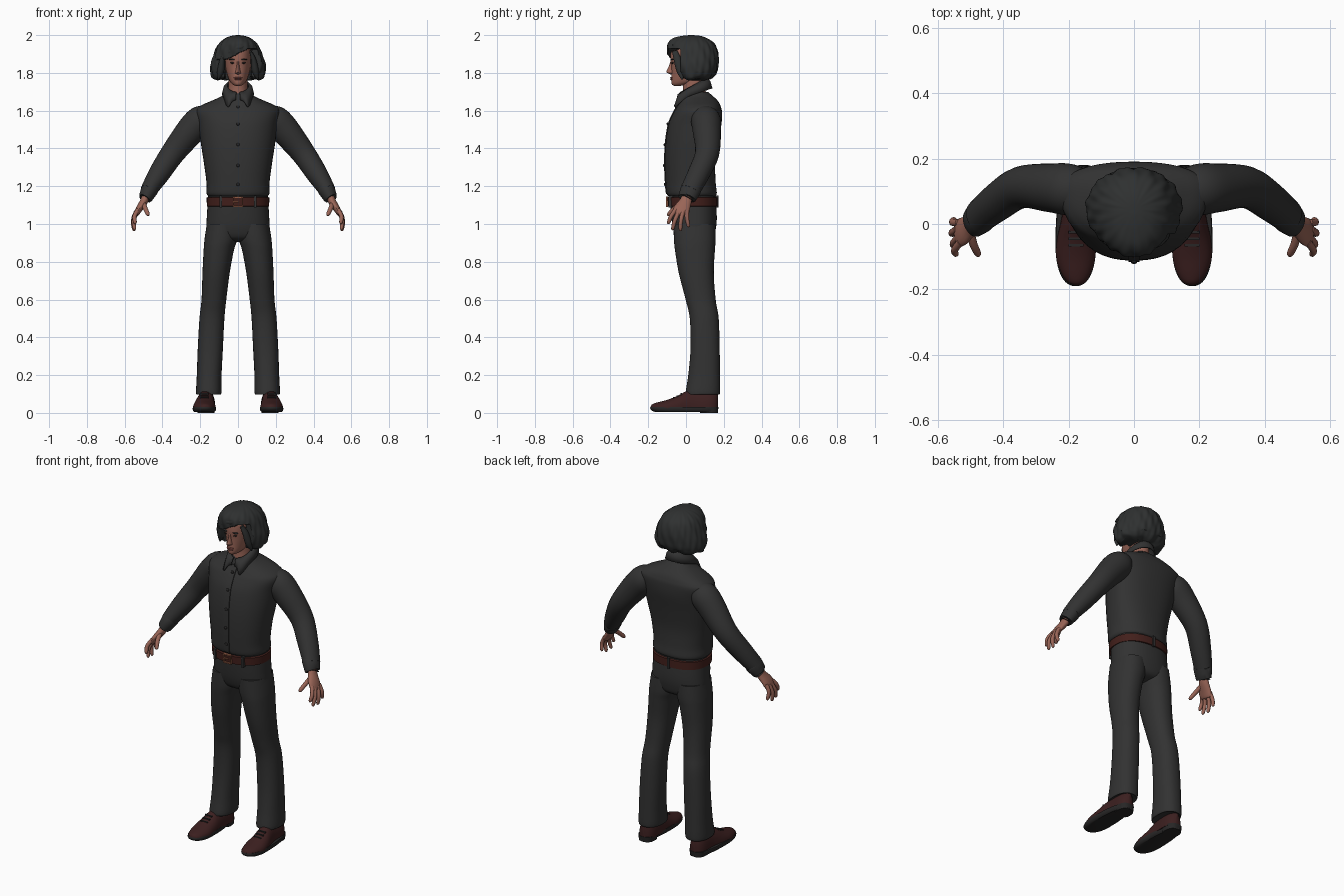
import bpy, bmesh, math
from mathutils import Vector


def material(name, rgb):
    m = bpy.data.materials.new(name)
    m.diffuse_color = (*rgb, 1)
    return m


CLOTH = material("dark_cloth", (0.032, 0.032, 0.032))
HAIR = material("black_hair", (0.028, 0.03, 0.03))
SKIN = material("skin", (0.32, 0.13, 0.095))
LIP = material("lips", (0.20, 0.065, 0.055))
EYE = material("eye_dark", (0.03, 0.02, 0.018))
BELT = material("belt_leather", (0.055, 0.014, 0.011))
SHOE = material("shoe_leather", (0.045, 0.014, 0.014))
SOLE = material("sole_rubber", (0.02, 0.019, 0.019))
METAL = material("buckle_metal", (0.30, 0.11, 0.06))


def spline(keys, n):
    """Catmull-Rom interpolation of key tuples, n steps per span."""
    out = []
    for i in range(len(keys) - 1):
        a, b, c, d = (keys[max(0, min(len(keys) - 1, j))] for j in range(i - 1, i + 3))
        for k in range(n):
            t = k / n
            out.append(tuple(0.5 * (2 * q + (r - p) * t + (2 * p - 5 * q + 4 * r - s) * t * t
                             + (3 * q - p - 3 * r + s) * t ** 3) for p, q, r, s in zip(a, b, c, d)))
    return out + [tuple(keys[-1])]


def skin_rings(name, rings, mat, mirror=False, closed=True, angle=40, thick=0):
    bm = bmesh.new()
    rows = [[bm.verts.new(p) for p in r] for r in rings]
    n = len(rows[0])
    for a, b in zip(rows, rows[1:]):
        for i in range(n if closed else n - 1):
            j = (i + 1) % n
            bm.faces.new((a[i], a[j], b[j], b[i]))
    if closed:
        bm.faces.new(rows[0])
        bm.faces.new(rows[-1])
    bmesh.ops.recalc_face_normals(bm, faces=bm.faces)
    me = bpy.data.meshes.new(name)
    bm.to_mesh(me)
    bm.free()
    me.materials.append(mat)
    ob = bpy.data.objects.new(name, me)
    bpy.context.collection.objects.link(ob)
    bpy.ops.object.select_all(action='DESELECT')
    ob.select_set(True)
    bpy.context.view_layer.objects.active = ob
    bpy.ops.object.shade_smooth_by_angle(angle=math.radians(angle))
    if thick:
        ob.modifiers.new("thickness", 'SOLIDIFY').thickness = thick
    if mirror:
        ob.modifiers.new("mirror", 'MIRROR')
    return ob


def ring(k, segs=40):
    """Level ring from (z, x0, x1, y_front, y_back, y_widest, exponent)."""
    z, x0, x1, yf, yb, yc, e = k
    pts = []
    for i in range(segs):
        a = 2 * math.pi * i / segs
        c, s = math.cos(a), math.sin(a)
        x = (x0 + x1) / 2 + (x1 - x0) / 2 * math.copysign(abs(c) ** (2 / e), c)
        y = yc + (yb - yc if s > 0 else yc - yf) * math.copysign(abs(s) ** (2 / e), s)
        pts.append((x, y, z))
    return pts


def body(name, keys, mat, n=5, segs=40, **kw):
    return skin_rings(name, [ring(k, segs) for k in spline(keys, n)], mat, **kw)


def wide(z, hw, yf, yb, yc, e=2.3):
    return (z, -hw, hw, yf, yb, yc, e)


def tube(name, keys, mat, n=5, segs=20, mirror=True):
    """Limb from (x, y, z, thickness radius, width radius), rounded at the tip."""
    pts = spline(keys, n)
    rings = []
    for i, p in enumerate(pts):
        t = (Vector(pts[min(i + 1, len(pts) - 1)][:3]) - Vector(pts[max(i - 1, 0)][:3])).normalized()
        u = t.cross(Vector((0, 1, 0))).normalized()
        v = t.cross(u)
        rings.append([Vector(p[:3]) + u * p[3] * math.cos(a) + v * p[4] * math.sin(a)
                      for a in (2 * math.pi * j / segs for j in range(segs))])
    return skin_rings(name, rings, mat, mirror=mirror)


def blob(name, loc, scale, mat, mirror=False):
    keys = [wide(loc[2] - scale[2] * math.cos(a), 0.001 + scale[0] * math.sin(a),
                 -scale[1] * math.sin(a) - 0.0005, scale[1] * math.sin(a) + 0.0005, 0, 2)
            for a in (math.pi * i / 8 for i in range(9))]
    rings = [[(x + loc[0], y + loc[1], z) for x, y, z in ring(k, 16)] for k in keys]
    return skin_rings(name, rings, mat, mirror=mirror)


def box(name, x0, x1, y0, y1, z0, z1, mat, mirror=False):
    return skin_rings(name, [[(x0, y0, z), (x1, y0, z), (x1, y1, z), (x0, y1, z)] for z in (z0, z1)],
                      mat, mirror=mirror)


# Shirt: torso, placket, buttons
shirt_keys = [wide(1.148, .158, -.094, .155, .03), wide(1.165, .167, -.103, .163, .03),
              wide(1.22, .167, -.108, .157, .03), wide(1.32, .18, -.112, .155, .04),
              wide(1.43, .197, -.108, .17, .06), wide(1.53, .21, -.092, .188, .08),
              wide(1.595, .225, -.064, .19, .1), wide(1.625, .20, -.045, .183, .1),
              wide(1.65, .145, -.03, .17, .09), wide(1.675, .09, -.022, .145, .07),
              wide(1.70, .06, -.015, .115, .05)]
body("shirt_torso", shirt_keys, CLOTH)
strip = [k for k in spline(shirt_keys, 5) if 1.155 < k[0] < 1.66]
skin_rings("shirt_placket", [[(-.017, k[3] + .01, k[0]), (.017, k[3] + .01, k[0]),
                              (.017, k[3] - .004, k[0]), (-.017, k[3] - .004, k[0])] for k in strip], CLOTH)
for z in (1.21, 1.31, 1.42, 1.53, 1.62):
    y = min(strip, key=lambda k: abs(k[0] - z))[3]
    blob("shirt_button", (0, y - .005, z), (.008, .005, .008), SOLE)

# Collar band with two pointed flaps
top, mid, low = [], [], []
for i in range(61):
    a = 0.14 + (2 * math.pi - 0.28) * i / 60
    s, c = math.sin(a), math.cos(a)
    f = min(a, 2 * math.pi - a)
    dip = math.exp(-((f - .72) / .3) ** 2)
    top.append(Vector((.058 * s, .04 - .07 * c, 1.737 - .038 * c)))
    low.append(Vector((.085 * s, .045 - .095 * c - .036 * dip, 1.688 - .03 * c - .045 * dip)))
    mid.append(top[-1].lerp(low[-1], .45) + Vector((.007 * s, -.006 * c, .006)))
skin_rings("shirt_collar", [top, mid, low], CLOTH, closed=False, angle=60, thick=.008)

# Sleeves and cuffs
tube("sleeve", [(.15, .1, 1.575, .055, .06), (.195, .105, 1.55, .078, .078), (.25, .11, 1.495, .077, .075),
                (.345, .112, 1.375, .064, .064), (.42, .065, 1.262, .056, .058),
                (.475, .02, 1.175, .043, .052)], CLOTH, segs=28)
tube("cuff", [(.462, .03, 1.19, .042, .05), (.466, .027, 1.185, .046, .055),
              (.489, .006, 1.14, .037, .048), (.491, .005, 1.137, .031, .042)], CLOTH, n=2, segs=28)

# Hands: palm, fingers, thumb
tube("palm", [(.483, .012, 1.16, .022, .026), (.498, -.002, 1.12, .021, .032),
              (.523, -.022, 1.08, .018, .043), (.538, -.03, 1.052, .013, .04),
              (.541, -.031, 1.045, .003, .02)], SKIN)
fingers = {"index_finger": ((.53, -.055, 1.075), (.544, -.095, 1.0)),
           "middle_finger": ((.535, -.038, 1.065), (.547, -.072, .967)),
           "ring_finger": ((.54, -.016, 1.065), (.55, -.03, .962)),
           "little_finger": ((.536, .004, 1.07), (.55, .014, .983)),
           "thumb": ((.502, -.015, 1.115), (.474, -.098, 1.045))}
for name, (a, b) in fingers.items():
    a, b = Vector(a), Vector(b)
    m = a.lerp(b, .5) + Vector((.011 if name != "thumb" else .003, -.004, .003))
    r = .013 if name == "thumb" else .0115
    tube(name, [(*a, r, r), (*m, r * .95, r * .95), (*m.lerp(b, .8), r * .8, r * .8), (*b, .002, .002)],
         SKIN, n=4, segs=12)

# Trousers: hips and legs
body("trouser_hips", [wide(.905, .05, 0, .09, .05), wide(.925, .135, -.045, .14, .05),
                      wide(.97, .165, -.066, .157, .05), wide(1.04, .165, -.078, .163, .045),
                      wide(1.155, .157, -.088, .155, .04)], CLOTH)
body("trouser_leg", [(.10, .10, .212, .012, .17, .09, 2.3), (.105, .088, .222, -.002, .18, .09, 2.3),
                     (.2, .087, .218, .012, .18, .1, 2.3), (.34, .08, .213, .024, .178, .1, 2.3),
                     (.5, .072, .204, .02, .173, .095, 2.2), (.6, .062, .193, -.002, .157, .08, 2.2),
                     (.74, .044, .188, -.038, .147, .06, 2.2), (.86, .022, .182, -.058, .153, .05, 2.2),
                     (.92, .004, .177, -.064, .157, .05, 2.2), (1.0, .0, .165, -.066, .155, .05, 2.2)],
     CLOTH, mirror=True)

# Belt, loops and buckle
body("belt", [wide(1.092, .158, -.088, .16, .035), wide(1.094, .165, -.096, .166, .035),
              wide(1.14, .166, -.099, .166, .035), wide(1.143, .158, -.09, .16, .035)], BELT, n=1)
box("belt_loop_front", .085, .099, -.093, -.07, 1.087, 1.15, CLOTH, mirror=True)
box("belt_loop_back", -.007, .007, .15, .172, 1.087, 1.15, CLOTH)
for z in (1.091, 1.138):
    box("buckle_bar", -.026, .026, -.106, -.094, z, z + .007, METAL)
box("buckle_side", .02, .026, -.106, -.094, 1.091, 1.145, METAL, mirror=True)
box("buckle_prong", -.02, .004, -.106, -.094, 1.115, 1.121, METAL)

# Shoes: sole, heel and upper
body("shoe_sole", [(z, .178 - w, .178 + w, -.19 + t, .17, -.06, 2.3)
                   for z, w, t in ((.004, .052, .03), (.012, .06, .008), (.024, .062, 0), (.032, .06, .003))],
     SOLE, n=2, mirror=True)
body("shoe_heel", [(0, .125, .215, .075, .168, .11, 2.6), (.032, .122, .218, .07, .172, .11, 2.6)],
     SOLE, n=1, mirror=True)
upper = [(-.187, .006, .01, .176), (-.178, .027, .022, .176), (-.15, .046, .032, .177),
         (-.1, .06, .045, .178), (-.045, .058, .066, .177), (0, .052, .09, .173),
         (.05, .048, .102, .169), (.12, .047, .102, .168), (.155, .034, .09, .168), (.17, .012, .07, .168)]
skin_rings("shoe_upper", [[(cx + w * math.cos(a), y, .024 + h * max(0, math.sin(a)) ** .9)
                           for a in (math.pi * j / 20 for j in range(21))]
                          for y, w, h, cx in spline(upper, 4)], SHOE, mirror=True)
for y, z in ((-.065, .083), (-.045, .093), (-.025, .104)):
    box("shoe_lace", .155, .2, y - .004, y + .004, z - .012, z, SOLE, mirror=True)

# Neck and head
body("neck", [wide(1.66, .058, -.02, .11, .045, 2), wide(1.72, .05, -.016, .103, .045, 2),
              wide(1.79, .05, -.02, .105, .045, 2)], SKIN)
body("head", [wide(1.731, .012, -.062, -.03, -.045, 2), wide(1.738, .027, -.074, .0, -.03, 2),
              wide(1.755, .043, -.078, .05, .0, 2.1), wide(1.79, .057, -.077, .09, .02, 2.1),
              wide(1.83, .066, -.077, .12, .03, 2.2), wide(1.88, .07, -.082, .13, .035, 2.2),
              wide(1.93, .066, -.074, .12, .04, 2.1), wide(1.97, .04, -.03, .08, .03, 2)], SKIN)
# Facial features
body("nose", [wide(1.792, .004, -.084, -.06, -.07, 2), wide(1.798, .015, -.095, -.06, -.07, 2),
              wide(1.806, .014, -.104, -.06, -.07, 2), wide(1.835, .008, -.091, -.06, -.07, 2),
              wide(1.868, .007, -.08, -.06, -.07, 2)], SKIN, segs=20)
blob("upper_lip", (0, -.075, 1.774), (.022, .008, .004), LIP)
blob("lower_lip", (0, -.075, 1.766), (.018, .009, .005), LIP)
blob("eye", (.028, -.07, 1.853), (.013, .006, .005), EYE, mirror=True)
blob("eyebrow", (.03, -.072, 1.871), (.018, .009, .004), HAIR, mirror=True)
blob("ear", (.068, .025, 1.835), (.01, .018, .03), SKIN, mirror=True)

# Bobbed wavy hair with the face opening pushed in below a slanted fringe
hair_keys = [wide(1.766, .115, -.04, .11, .05, 2.1), wide(1.778, .138, -.05, .14, .05, 2.1),
             wide(1.81, .146, -.07, .164, .05, 2.1), wide(1.85, .143, -.085, .171, .045, 2.1),
             wide(1.89, .13, -.095, .172, .045, 2.1), wide(1.93, .115, -.1, .163, .04, 2.1),
             wide(1.96, .096, -.094, .145, .04, 2.1), wide(1.984, .066, -.066, .11, .035, 2.1),
             wide(1.996, .034, -.02, .075, .03, 2), wide(2.0, .006, .02, .035, .03, 2)]
hair_rings = []
for k in spline(hair_keys, 7):
    row = []
    for x, y, z in ring(k, 112):
        a = math.atan2(y - .045, x)
        w = 1 + .018 * math.sin(13 * a + 45 * z) + .012 * math.sin(23 * a - 30 * z)
        x, y = x * w, .045 + (y - .045) * w
        if z < 1.898 + .5 * max(-.06, min(.06, x)):
            y = max(y, .02 if abs(x) < .07 else -.03)
        if z < 1.80:
            z += .006 * math.sin(7 * a)
        row.append((x, y, z))
    hair_rings.append(row)
skin_rings("hair", hair_rings, HAIR, angle=50)
# Locks framing the face and the swept fringe
for s in (-1, 1):
    tube("side_lock", [(s * .066, -.06, 1.915, .006, .014), (s * .082, -.045, 1.87, .014, .02),
                       (s * .092, -.03, 1.81, .018, .02), (s * .105, -.02, 1.765, .003, .004)],
         HAIR, mirror=False)
tube("fringe", [(.055, -.06, 1.945, .012, .014), (.015, -.085, 1.938, .016, .015),
                (-.035, -.078, 1.915, .016, .014), (-.075, -.05, 1.875, .006, .008)], HAIR, mirror=False)
